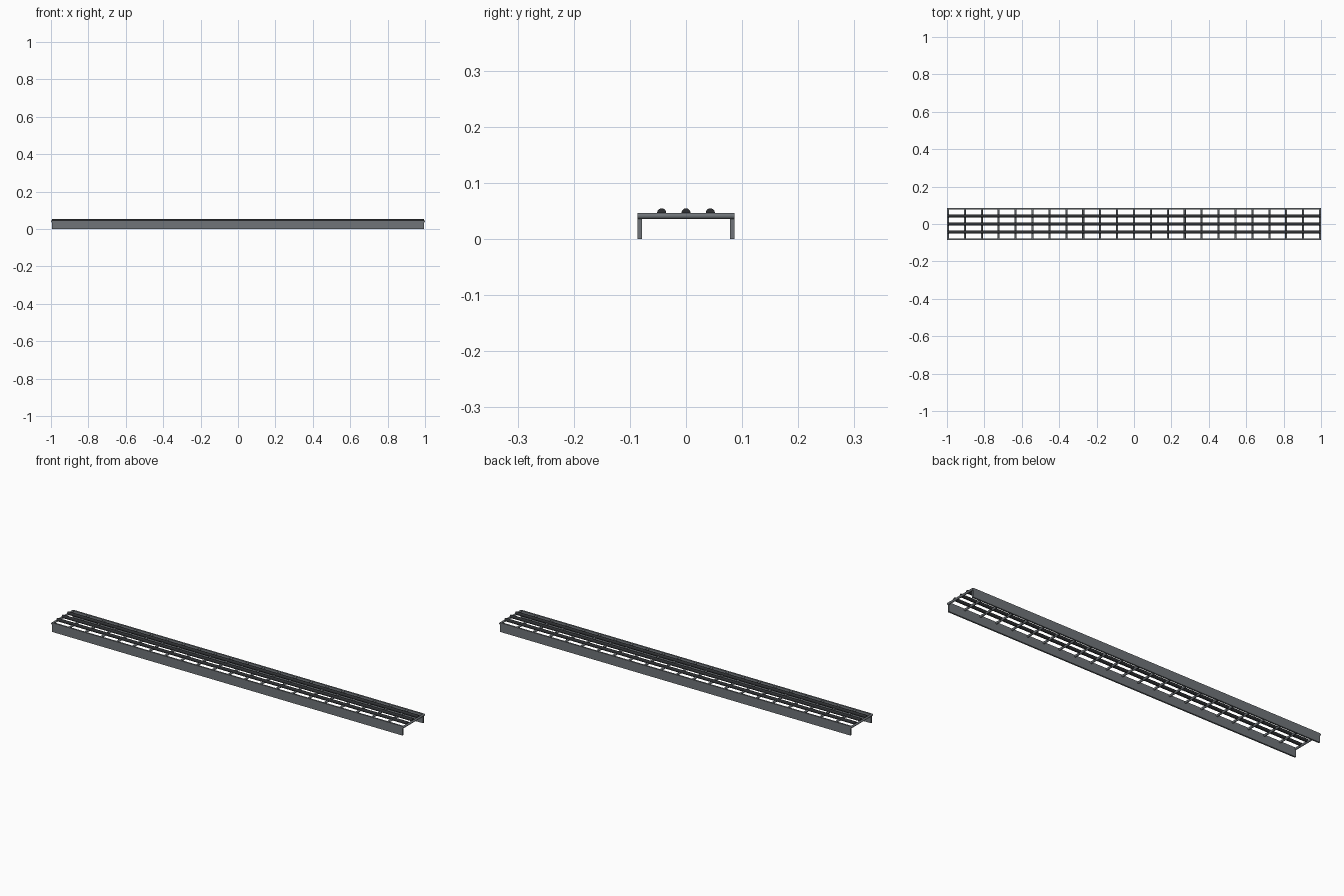
import bpy, math

if "Cube" in bpy.data.objects:
    bpy.data.objects.remove(bpy.data.objects["Cube"])

HALF = 0.9945       # half length of the rails
HALF_W = 0.0868     # half width over the rails
RAIL_T = 0.008      # rail thickness
TOP = 0.047         # top of the rails
BAR_R = 0.0055      # cross bar radius
ROD_R = 0.008       # long rod radius


def material(name, color):
    m = bpy.data.materials.new(name)
    m.diffuse_color = (*color, 1)
    m.use_nodes = True
    m.node_tree.nodes["Principled BSDF"].inputs["Base Color"].default_value = m.diffuse_color
    return m


steel = material("grey steel", (0.16, 0.175, 0.19))
dark = material("dark steel", (0.026, 0.028, 0.031))


def finish(name, mat):
    o = bpy.context.object
    o.name = name
    o.data.materials.append(mat)
    return o


def box(name, loc, size, mat):
    bpy.ops.mesh.primitive_cube_add(size=1, location=loc)
    o = finish(name, mat)
    o.scale = size
    bpy.ops.object.transform_apply(location=False, rotation=False, scale=True)


def rod(name, loc, radius, length, rot, mat, sides):
    bpy.ops.mesh.primitive_cylinder_add(vertices=sides, radius=radius, depth=length,
                                        location=loc, rotation=rot)
    finish(name, mat)
    bpy.ops.object.shade_smooth_by_angle(angle=math.radians(40))


# Upright flat side rails
for side, label in ((-1, "front"), (1, "back")):
    box(f"{label}_rail", (0, side * (HALF_W - RAIL_T / 2), TOP / 2),
        (2 * HALF, RAIL_T, TOP), steel)

# Round cross bars, evenly spaced, flush with the rail tops
BARS = 23
for i in range(BARS):
    x = -HALF + 2 * HALF * i / (BARS - 1)
    rod(f"cross_bar_{i + 1}", (x, 0, TOP - BAR_R), BAR_R, 2 * HALF_W - 0.0004,
        (math.pi / 2, 0, 0), steel, 16)

# Long rods lying on the cross bars
for i, y in enumerate((-0.0434, 0, 0.0434)):
    rod(f"long_rod_{i + 1}", (0, y, TOP), ROD_R, 2 * HALF,
        (0, math.pi / 2, 0), dark, 20)
